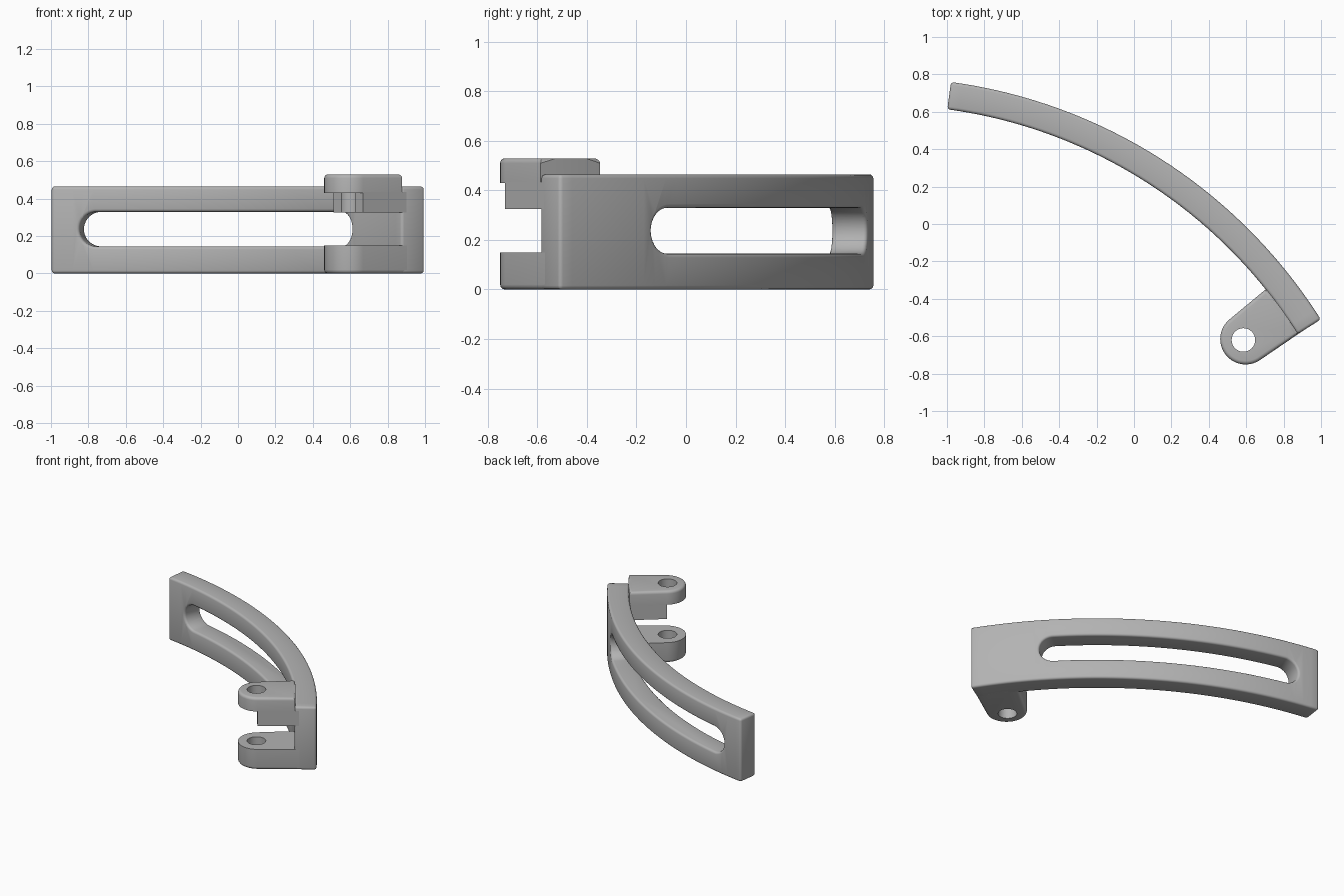
import bpy, bmesh
from math import radians, sin, cos, pi
from mathutils import Vector

if "Cube" in bpy.data.objects:
    bpy.data.objects.remove(bpy.data.objects["Cube"])

# One plain grey material
grey = bpy.data.materials.new("plain_grey")
grey.use_nodes = True
grey.diffuse_color = (0.45, 0.45, 0.45, 1)
grey.node_tree.nodes["Principled BSDF"].inputs["Base Color"].default_value = grey.diffuse_color

# Shared layout: arm arc, slot and pivot
CENTRE = Vector((-1.351, -1.996))
R_IN, R_OUT = 2.633, 2.78
START, END = 32.3, 82.3
HEIGHT = 0.465
PIVOT = Vector((0.597, -0.615))


def polar(radius, degrees, origin=CENTRE):
    a = radians(degrees)
    return origin + radius * Vector((cos(a), sin(a)))


def finish(name, bm):
    bmesh.ops.remove_doubles(bm, verts=bm.verts, dist=0.0001)
    bmesh.ops.recalc_face_normals(bm, faces=bm.faces)
    mesh = bpy.data.meshes.new(name)
    bm.to_mesh(mesh)
    bm.free()
    mesh.materials.append(grey)
    ob = bpy.data.objects.new(name, mesh)
    bpy.context.collection.objects.link(ob)
    return ob


def bent_bar(name, stations, r0, r1, z_mid):
    """Bar swept round the arc; each station is (degrees, half height)."""
    bm = bmesh.new()
    rings = []
    for deg, half in stations:
        corners = [(r0, -half), (r1, -half), (r1, half), (r0, half)]
        rings.append([bm.verts.new((*polar(r, deg), z_mid + dz)) for r, dz in corners])
    for a, b in zip(rings, rings[1:]):
        for i in range(4):
            j = (i + 1) % 4
            bm.faces.new((a[i], a[j], b[j], b[i]))
    for ring, (deg, half) in ((rings[0], stations[0]), (rings[-1], stations[-1])):
        if half > 0:
            bm.faces.new(ring)
    return finish(name, bm)


def plate(name, outline, z0, z1, round_z=None):
    """Extruded outline, with the rim at round_z rounded."""
    bm = bmesh.new()
    base = bm.faces.new([bm.verts.new((p.x, p.y, z0)) for p in outline])
    top = bmesh.ops.extrude_face_region(bm, geom=[base], use_keep_orig=True)
    for v in top["geom"]:
        if isinstance(v, bmesh.types.BMVert):
            v.co.z = z1
    if round_z is not None:
        rim = [e for e in bm.edges if all(abs(v.co.z - round_z) < 1e-4 for v in e.verts)]
        bmesh.ops.bevel(bm, geom=rim, offset=0.02, segments=4, profile=0.5, affect='EDGES')
    return finish(name, bm)


def apply(ob, mod):
    bpy.context.view_layer.objects.active = ob
    bpy.ops.object.modifier_apply(modifier=mod.name)


def cut(ob, cutter):
    mod = ob.modifiers.new("cut", 'BOOLEAN')
    mod.operation, mod.solver, mod.object = 'DIFFERENCE', 'EXACT', cutter
    apply(ob, mod)


def smooth(ob):
    bpy.ops.object.select_all(action='DESELECT')
    ob.select_set(True)
    bpy.context.view_layer.objects.active = ob
    bpy.ops.object.shade_smooth_by_angle(angle=radians(32))


# Curved arm with a round-ended slot
count = 40
arm = bent_bar("curved_arm", [(START + (END - START) * i / count, HEIGHT / 2)
                              for i in range(count + 1)], R_IN, R_OUT, HEIGHT / 2)
slot_r = 0.0925
tip = slot_r / 2.7 * 180 / pi
low, high, n = 42.0 + tip, 79.0 - tip, 10
quarter = [i * pi / 2 / n for i in range(n + 1)]
stations = [(low - tip * cos(a), slot_r * sin(a)) for a in quarter]
stations += [(high + tip * cos(a), slot_r * sin(a)) for a in reversed(quarter)]
slot_cutter = bent_bar("slot_cutter", stations, 2.4, 3.1, 0.237)
cut(arm, slot_cutter)
rounding = arm.modifiers.new("rounding", 'BEVEL')
rounding.width, rounding.segments = 0.016, 3
rounding.limit_method, rounding.angle_limit = 'ANGLE', radians(40)
rounding.use_clamp_overlap = False
apply(arm, rounding)

# Pivot lugs and the web under the upper lug
nose = [polar(0.136, 129 + 173 * i / 24, PIVOT) for i in range(25)]


def root(depth):
    return [polar(R_IN + depth, START + 6.4 * i / 4) for i in range(5)]


upper = plate("upper_lug", nose + root(0.004), 0.43, 0.53, 0.53)
lower = plate("lower_lug", nose + root(0.035), 0.0, 0.15, 0.0)
web = plate("lug_web", [nose[0], nose[-1]] + root(0.03), 0.325, 0.435)

# Pin hole through the lugs
hole = [polar(0.063, 360 * i / 32, Vector((0.585, -0.62))) for i in range(32)]
hole_cutter = plate("hole_cutter", hole, -0.2, 0.8)
for lug in (upper, lower, web):
    cut(lug, hole_cutter)

for part in (arm, upper, lower, web):
    smooth(part)
for helper in (slot_cutter, hole_cutter):
    bpy.data.objects.remove(helper)
